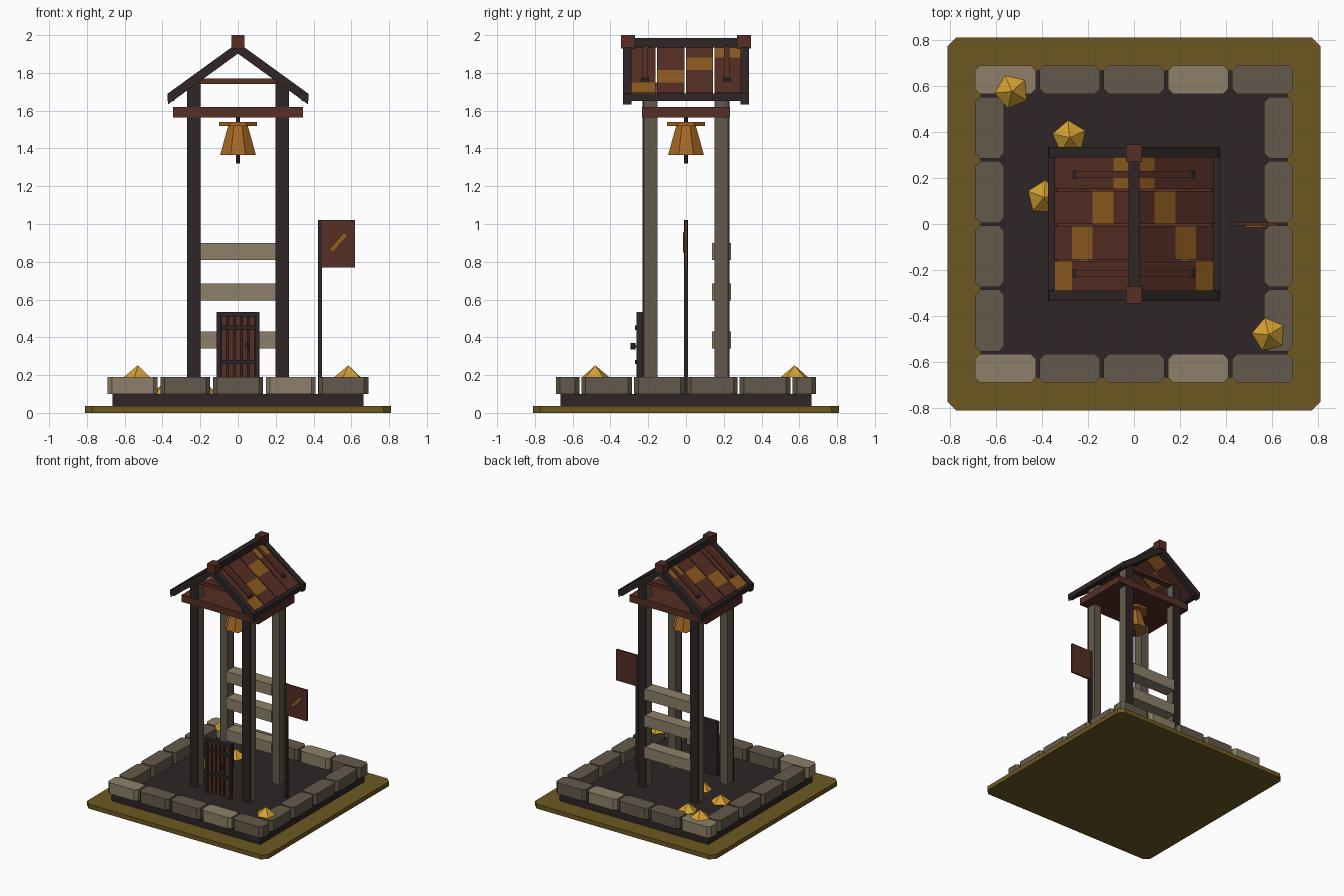
import bpy, bmesh, math
from mathutils import Vector

if "Cube" in bpy.data.objects:
    bpy.data.objects.remove(bpy.data.objects["Cube"])


def srgb(r, g, b):
    f = lambda c: (c / 255 / 12.92) if c < 11 else ((c / 255 + 0.055) / 1.055) ** 2.4
    return (f(r), f(g), f(b), 1)


def material(name, *rgb):
    m = bpy.data.materials.new(name)
    m.diffuse_color = srgb(*rgb)
    m.use_nodes = True
    m.node_tree.nodes["Principled BSDF"].inputs["Base Color"].default_value = m.diffuse_color
    return m


OLIVE = material("olive grass", 108, 88, 34)
DARK = material("dark timber", 46, 37, 38)
STONE = material("grey stone", 100, 90, 75)
LIGHT = material("light stone", 140, 128, 104)
BROWN = material("red brown wood", 86, 46, 36)
AMBER = material("amber tile", 142, 92, 32)
BRONZE = material("bell bronze", 164, 104, 36)
GOLD = material("gold crystal", 214, 162, 50)


def finish(name, bm, mat):
    bmesh.ops.recalc_face_normals(bm, faces=bm.faces)
    me = bpy.data.meshes.new(name)
    bm.to_mesh(me)
    bm.free()
    me.materials.append(mat)
    ob = bpy.data.objects.new(name, me)
    bpy.context.collection.objects.link(ob)
    return ob


def extrude(name, pts, vec, mat):
    """Extrude a flat outline of 3D points along a vector."""
    bm = bmesh.new()
    f = bm.faces.new([bm.verts.new(p) for p in pts])
    r = bmesh.ops.extrude_face_region(bm, geom=[f])
    bmesh.ops.translate(bm, verts=[v for v in r["geom"] if isinstance(v, bmesh.types.BMVert)], vec=vec)
    return finish(name, bm, mat)


def box(name, x, y, z, mat, c=0):
    """Box from ranges, with optional chamfer c on the upright edges."""
    (x0, x1), (y0, y1), (z0, z1) = x, y, z
    if c:
        p = [(x0 + c, y0), (x1 - c, y0), (x1, y0 + c), (x1, y1 - c),
             (x1 - c, y1), (x0 + c, y1), (x0, y1 - c), (x0, y0 + c)]
    else:
        p = [(x0, y0), (x1, y0), (x1, y1), (x0, y1)]
    return extrude(name, [(a, b, z0) for a, b in p], (0, 0, z1 - z0), mat)


def cone(name, x, y, z0, z1, r0, r1, n, mat, turn=0):
    bm = bmesh.new()
    bmesh.ops.create_cone(bm, cap_ends=True, segments=n, radius1=r0, radius2=r1, depth=z1 - z0)
    ob = finish(name, bm, mat)
    ob.location = (x, y, (z0 + z1) / 2)
    ob.rotation_euler.z = turn
    return ob


def slope_strip(name, s, xa, xb, y, top, thick, mat):
    """Strip following the roof pitch on side s; top is its height at x = 0."""
    k = 0.725
    pts = [(s * xa, top - k * xa), (s * xb, top - k * xb),
           (s * xb, top - k * xb - thick), (s * xa, top - k * xa - thick)]
    return extrude(name, [(a, y[0], b) for a, b in pts], (0, y[1] - y[0], 0), mat)


# ground plate and foundation
box("ground_plate", (-.81, .81), (-.81, .81), (0, .036), OLIVE, .04)
box("foundation", (-.665, .665), (-.665, .665), (.036, .1), DARK)

# ring of stones
for s in (-1, 1):
    for i in range(5):
        x = -.69 + i * .279
        y = sorted((s * .565, s * .688))
        box("rim_stone", (x, x + .264), y, (.1, .19), LIGHT if i in (0, 3) else STONE, .022)
    for i in range(4):
        y = -.553 + i * .279
        box("side_stone", sorted((s * .565, s * .688)), (y, y + .268), (.1, .19), STONE, .022)

# posts with dark outer boards
for sx in (-1, 1):
    for sy in (-1, 1):
        box("post", sorted((sx * .2, sx * .268)), sorted((sy * .15, sy * .222)), (.1, 1.75), STONE)
        box("post_board", sorted((sx * .198, sx * .27)), sorted((sy * .22, sy * .23)), (.1, 1.75), DARK)

# back slats
for z in (.34, .595, .81):
    box("back_slat", (-.205, .205), (.137, .238), (z, z + .09), LIGHT)

# bell deck and tie beams
box("bell_deck", (-.343, .343), (-.233, .233), (1.565, 1.62), BROWN)
for s in (-1, 1):
    box("tie_beam", (-.21, .21), sorted((s * .165, s * .215)), (1.74, 1.77), BROWN)

# bell
T = math.pi / 8
C = math.cos(T)
cone("bell_hanger", 0, 0, 1.53, 1.57, .011, .011, 6, DARK)
cone("bell_crown", 0, 0, 1.52, 1.54, .1 / C, .1 / C, 8, BRONZE, T)
cone("bell_body", 0, 0, 1.365, 1.52, .095 / C, .052 / C, 8, BRONZE, T)
cone("bell_clapper", 0, 0, 1.32, 1.37, .011, .011, 6, DARK)

# roof: rafters, eaves, tiles and rails
bands = [0, .09, .18, .27, .345]
rows = [-.305, -.157, -.005, .148, .3]
for s in (-1, 1):
    for e in (-1, 1):
        slope_strip("rafter", s, 0, .37, sorted((e * .288, e * .333)), 1.96, .058, DARK)
        y = e * .215
        slope_strip("roof_rail", s, .02, .255, (y - .014, y + .014), 1.958, .02, BROWN)
        slope_strip("rail_end", s, .25, .265, (y - .02, y + .02), 1.96, .03, DARK)
    box("eave_beam", sorted((s * .335, s * .374)), (-.333, .333), (1.652, 1.692), DARK)
    for r in range(4):
        for b in range(4):
            slope_strip("roof_tile", s, bands[b], bands[b + 1], (rows[r] + .004, rows[r + 1] - .004),
                        1.946, .028, AMBER if b == 3 - r else BROWN)

# ridge beam and end blocks
box("ridge_beam", (-.023, .023), (-.32, .32), (1.935, 1.985), DARK)
for s in (-1, 1):
    box("ridge_block", (-.035, .035), sorted((s * .27, s * .345)), (1.93, 2.0), BROWN)

# door
box("door_back", (-.105, .105), (-.245, -.23), (.1, .53), DARK)
for s in (-1, 1):
    box("door_jamb", sorted((s * .092, s * .115)), (-.262, -.23), (.1, .535), DARK)
box("door_lintel", (-.092, .092), (-.262, -.23), (.51, .535), DARK)
for i in range(5):
    x = (i - 2) * .037
    box("door_plank", (x - .013, x + .013), (-.254, -.24), (.105, .51), BROWN)
for z in (.258, .44):
    box("door_strap", (-.095, .095), (-.27, -.25), (z, z + .022), DARK)
cone("door_handle", .052, -.28, .335, .37, .013, .013, 6, DARK)
box("handle_stem", (.046, .058), (-.28, -.25), (.347, .358), DARK)

# flag on a pole with a slanted stripe
box("flag_pole", (.423, .444), (-.01, .01), (.1, 1.02), DARK)
box("flag", (.444, .62), (-.007, .007), (.77, 1.02), BROWN)
a, b = Vector((.492, 0, .858)), Vector((.572, 0, .948))
n = (b - a).cross(Vector((0, 1, 0))).normalized() * .013
extrude("flag_stripe", [p + Vector((0, -.007, 0)) for p in (a - n, b - n, b + n, a + n)], (0, -.009, 0), AMBER)

# crystals on the rim and the floor
for i, (x, y, z, r) in enumerate([(-.53, .575, .19, .075), (.585, -.48, .19, .075),
                                  (-.28, .375, .1, .075), (-.39, .115, .1, .075), (-.17, .01, .1, .06)]):
    cone("crystal", x, y, z, z + .062, r, 0, 5, GOLD, .4 + i * 1.1)
